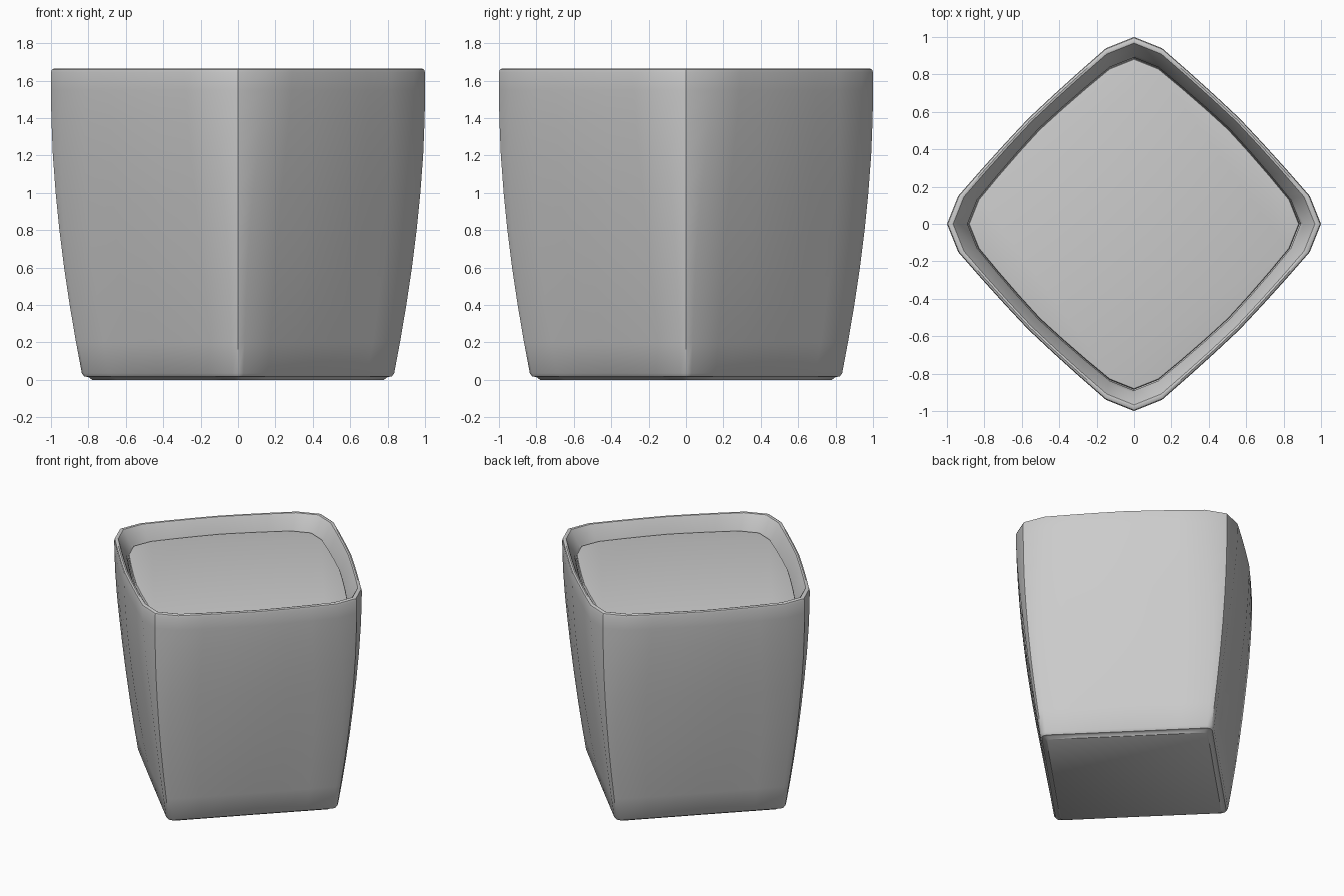
import bpy, bmesh, math

if "Cube" in bpy.data.objects:
    bpy.data.objects.remove(bpy.data.objects["Cube"])

grey = bpy.data.materials.new("light grey")
grey.diffuse_color = (0.6, 0.6, 0.6, 1)
grey.use_nodes = True
grey.node_tree.nodes["Principled BSDF"].inputs["Base Color"].default_value = grey.diffuse_color


def section(r, c, m):
    """Quarter-symmetric diamond: r corner reach, c corner width, m side bulge (x + y)."""
    half = [(r, 0), (r - 0.4 * c, c)]
    ax, ay = half[1]
    h = m / 2
    for t in (0.33, 0.67):      # gently bowed side
        bow = 0.25 * t * (1 - t) * max(0, m - ax - ay)
        half.append((ax + (h - ax) * t + bow, ay + (h - ay) * t + bow))
    quarter = half + [(h, h)] + [(y, x) for x, y in reversed(half[1:])]
    ring = []
    for k in range(4):
        ca, sa = [(1, 0), (0, 1), (-1, 0), (0, -1)][k]
        ring += [(x * ca - y * sa, x * sa + y * ca) for x, y in quarter]
    return ring


def loft(name, rows, cap_start=False, cap_end=False):
    """Skin a stack of (z, r, c, m) sections."""
    bm = bmesh.new()
    rings = [[bm.verts.new((x, y, z)) for x, y in section(r, c, m)] for z, r, c, m in rows]
    for a, b in zip(rings, rings[1:]):
        n = len(a)
        for i in range(n):
            j = (i + 1) % n
            bm.faces.new((a[i], a[j], b[j], b[i]))
    if cap_start:
        bm.faces.new(rings[0][::-1])
    if cap_end:
        bm.faces.new(rings[-1])
    mesh = bpy.data.meshes.new(name)
    bm.to_mesh(mesh)
    bm.free()
    obj = bpy.data.objects.new(name, mesh)
    bpy.context.collection.objects.link(obj)
    mesh.materials.append(grey)
    bpy.context.view_layer.objects.active = obj
    obj.select_set(True)
    bpy.ops.object.shade_smooth_by_angle(angle=math.radians(40))
    obj.select_set(False)
    return obj


# Pot: foot, rounded lower edge, bowed wall, rolled rim, inner wall
loft("pot", [
    (0.0, 0.78, 0.02, 0.79), (0.015, 0.80, 0.02, 0.81),
    (0.018, 0.822, 0.025, 0.835), (0.035, 0.835, 0.03, 0.855),
    (0.20, 0.866, 0.035, 0.90), (0.40, 0.90, 0.042, 0.95),
    (0.60, 0.93, 0.05, 0.995), (0.80, 0.955, 0.062, 1.035),
    (1.00, 0.975, 0.08, 1.07), (1.20, 0.99, 0.105, 1.10),
    (1.40, 0.998, 0.13, 1.12), (1.55, 1.0, 0.145, 1.13),
    (1.645, 1.0, 0.15, 1.13), (1.659, 0.995, 0.15, 1.125),
    (1.665, 0.982, 0.148, 1.11), (1.662, 0.967, 0.146, 1.095),
    (1.648, 0.957, 0.144, 1.085), (1.56, 0.905, 0.135, 1.035),
    (1.52, 0.89, 0.13, 1.02),
], cap_start=True)

# Fill: flat panel with a softened edge, set below the rim
loft("fill_panel", [
    (1.52, 0.885, 0.13, 1.012), (1.55, 0.885, 0.13, 1.012),
    (1.558, 0.88, 0.13, 1.007), (1.56, 0.87, 0.128, 0.997),
], cap_start=True, cap_end=True)
